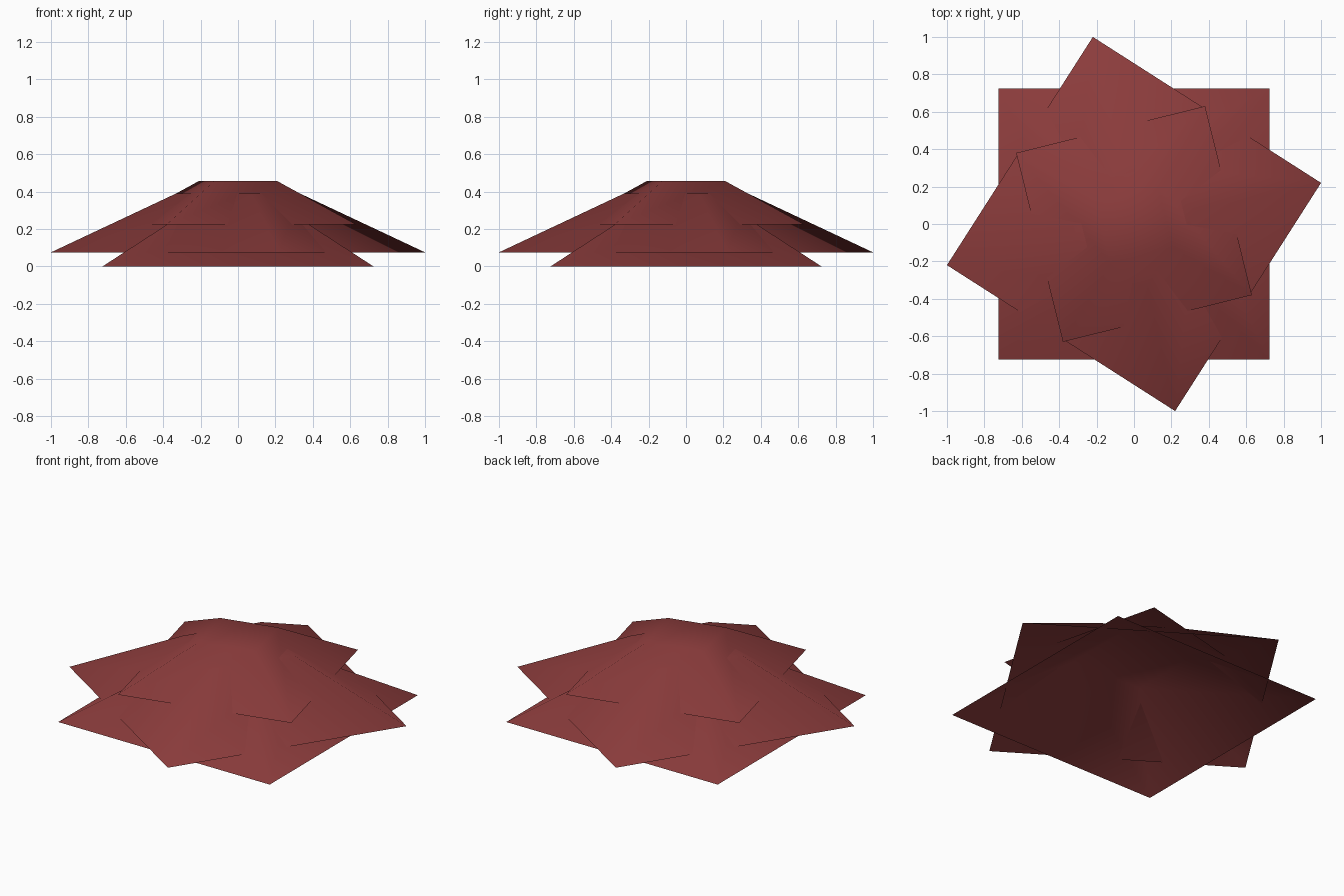
import bpy, bmesh, math

if "Cube" in bpy.data.objects:
    bpy.data.objects.remove(bpy.data.objects["Cube"])

mat = bpy.data.materials.new("dark_red")
mat.diffuse_color = (0.26, 0.045, 0.045, 1)
mat.use_nodes = True
mat.node_tree.nodes["Principled BSDF"].inputs["Base Color"].default_value = mat.diffuse_color


def tier(name, radius, z0, z1, angle, ratio=0.33):
    """Four-sided skirt, closed on top and open underneath."""
    bm = bmesh.new()
    rings = []
    for r, z in ((radius, z0), (radius * ratio, z1)):
        ring = []
        for i in range(4):
            a = math.radians(angle + 90 * i)
            ring.append(bm.verts.new((r * math.cos(a), r * math.sin(a), z)))
        rings.append(ring)
    low, high = rings
    for i in range(4):
        j = (i + 1) % 4
        bm.faces.new((low[i], low[j], high[j], high[i]))
    bm.faces.new(high)
    for f in bm.faces:
        f.smooth = True
    me = bpy.data.meshes.new(name)
    bm.to_mesh(me)
    bm.free()
    me.materials.append(mat)
    ob = bpy.data.objects.new(name, me)
    bpy.context.collection.objects.link(ob)
    return ob


# Three stacked, twisted tiers
tier("lower_tier", 1.024, 0.0, 0.315, 45)
tier("middle_tier", 1.024, 0.075, 0.39, 12.4)
tier("upper_tier", 0.736, 0.225, 0.457, 58.9)
